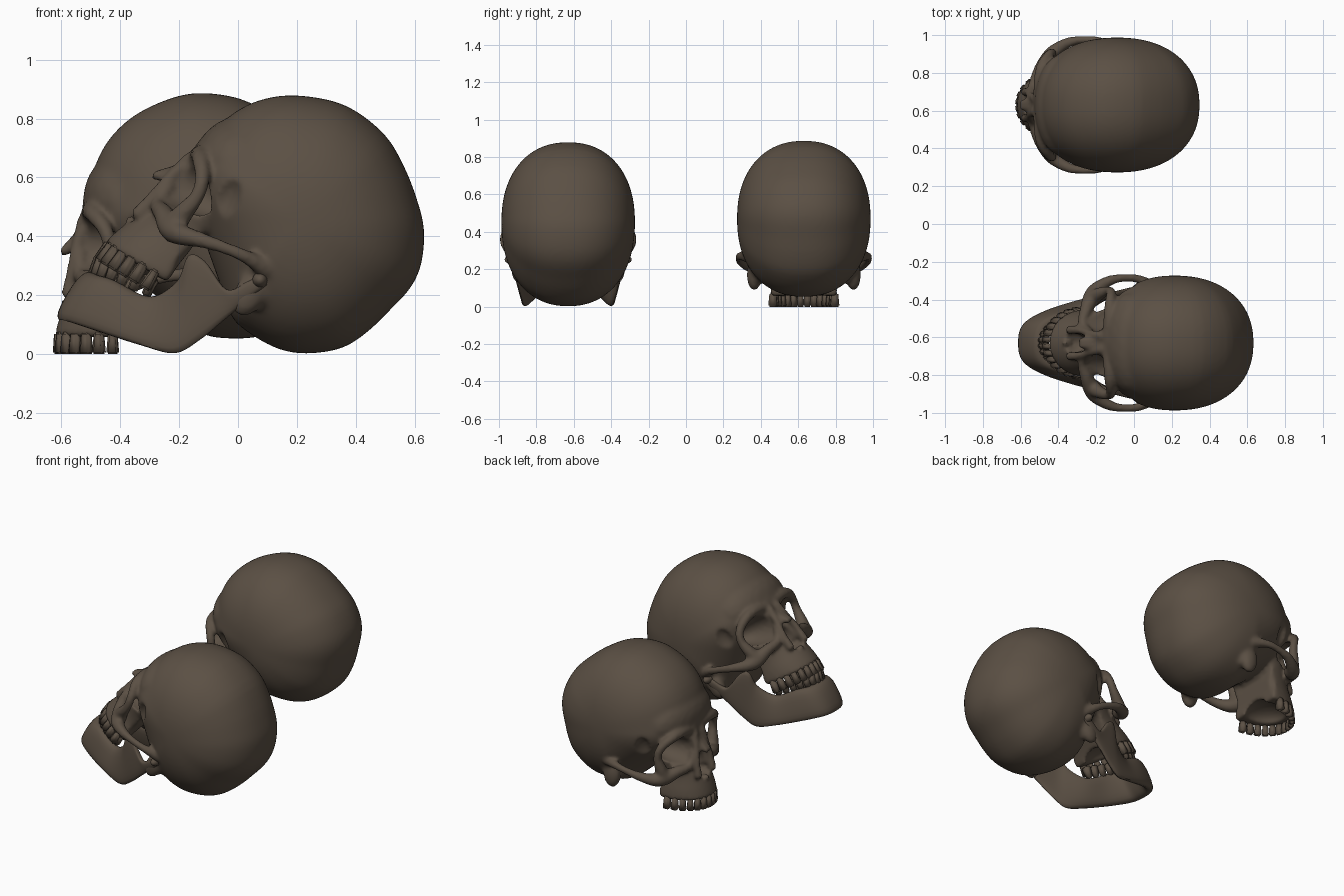
import bpy, bmesh, math
from mathutils import Matrix, Vector

if "Cube" in bpy.data.objects:
    bpy.data.objects.remove(bpy.data.objects["Cube"])

bone = bpy.data.materials.new("dark_brown_bone")
bone.diffuse_color = (0.105, 0.08, 0.058, 1)
bone.use_nodes = True
bone.node_tree.nodes["Principled BSDF"].inputs["Base Color"].default_value = bone.diffuse_color


def make(name, bm):
    bmesh.ops.recalc_face_normals(bm, faces=bm.faces)
    me = bpy.data.meshes.new(name)
    bm.to_mesh(me)
    bm.free()
    me.materials.append(bone)
    ob = bpy.data.objects.new(name, me)
    bpy.context.collection.objects.link(ob)
    return ob


def apply_mod(ob, kind, **settings):
    m = ob.modifiers.new(kind, kind)
    for k, v in settings.items():
        setattr(m, k, v)
    bpy.context.view_layer.objects.active = ob
    bpy.ops.object.modifier_apply(modifier=m.name)


def smooth(ob):
    for p in ob.data.polygons:
        p.use_smooth = True


def ball(bm, c, r, sub=3):
    m = Matrix.Translation(c) @ Matrix.Diagonal((*r, 1))
    bmesh.ops.create_icosphere(bm, subdivisions=sub, radius=1, matrix=m)


def pair(bm, c, r):
    for s in (1, -1):
        ball(bm, (c[0], s * c[1], c[2]), r)


def spline(pts, n, closed=False):
    # Catmull-Rom curve through tuples of any length
    out, k = [], len(pts)
    for i in range(k if closed else k - 1):
        idx = [(i + d) % k if closed else min(max(i + d, 0), k - 1) for d in (-1, 0, 1, 2)]
        a, b, c, d = (pts[j] for j in idx)
        for j in range(n):
            t = j / n
            out.append([0.5 * (2 * q + (r - p) * t + (2 * p - 5 * q + 4 * r - s) * t * t
                               + (3 * q - p - 3 * r + s) * t ** 3)
                        for p, q, r, s in zip(a, b, c, d)])
    if not closed:
        out.append(list(pts[-1]))
    return out


def strut(bm, pts, sides=(1, -1)):
    # rounded bony bar: x, y, z, radius
    for x, y, z, r in spline(pts, 7):
        for s in sides:
            ball(bm, (x, s * y, z), (r, r, r), 2)


def loft(bm, rings):
    rows = [[bm.verts.new(p) for p in ring] for ring in rings]
    n = len(rows[0])
    for a, b in zip(rows, rows[1:]):
        for i in range(n):
            bm.faces.new((a[i], a[(i + 1) % n], b[(i + 1) % n], b[i]))
    bm.faces.new(rows[0][::-1])
    bm.faces.new(rows[-1])


# cranium: side profile swept across the width
profile = [(-.53, .48), (-.52, .53), (-.47, .677), (-.40, .772), (-.30, .84), (-.157, .886),
           (0, .87), (.116, .81), (.215, .733), (.285, .66), (.335, .56), (.347, .47),
           (.326, .367), (.297, .26), (.25, .17), (.156, .093), (.06, .057), (-.06, .055),
           (-.13, .075), (-.22, .15), (-.33, .24), (-.45, .34), (-.51, .42)]
outline = spline(profile, 3, True)
cx, cz, W = -.09, .47, .357
bm = bmesh.new()
rings = []
for i in range(41):
    a = math.radians(-88.5 + 177 * i / 40)
    s = math.cos(a) ** .9
    y = math.copysign(W * abs(math.sin(a)) ** .9, a)
    rings.append([(cx + s * (x - cx), y, cz + s * (z - cz)) for x, z in outline])
loft(bm, rings)
ball(bm, (-.38, 0, .52), (.148, .27, .17))
pair(bm, (-.11, .265, .17), (.055, .04, .085))

# upper jaw and midface block
rings = []
for z, xf, w, xb in spline([(.058, -.625, .18, -.37), (.12, -.608, .175, -.37), (.2, -.578, .165, -.36),
                            (.28, -.545, .18, -.36), (.36, -.52, .215, -.36), (.46, -.51, .24, -.36)], 3):
    ring = []
    for i in range(25):
        a = math.radians(-90 + 7.5 * i)
        ring.append((xb + (xf - xb) * max(math.cos(a), 0) ** .8, w * math.sin(a), z))
    rings.append(ring)
loft(bm, rings)
skull = make("skull", bm)
apply_mod(skull, 'REMESH', mode='VOXEL', voxel_size=.014)

# eye sockets, nose opening, palate and temple hollows
cuts = [(-.53, .153, .37, .21, .096, .086), (-.60, 0, .25, .14, .05, .085),
        (-.60, 0, .215, .12, .066, .042), (-.45, 0, .05, .13, .115, .07),
        (-.355, .335, .35, .065, .085, .14), (-.33, .23, .16, .075, .10, .11)]
for x, y, z, rx, ry, rz in cuts:
    bm = bmesh.new()
    if y:
        pair(bm, (x, y, z), (rx, ry, rz))
    else:
        ball(bm, (x, y, z), (rx, ry, rz))
    cutter = make("cutter", bm)
    apply_mod(skull, 'BOOLEAN', object=cutter, operation='DIFFERENCE', solver='EXACT')
    bpy.data.objects.remove(cutter)

# brow, cheekbones, cheek arches and nasal bones
bm = bmesh.new()
bm.from_mesh(skull.data)
bpy.data.objects.remove(skull)
strut(bm, [(-.505, .03, .475, .03), (-.50, .13, .485, .032), (-.485, .21, .47, .03),
           (-.45, .265, .42, .026), (-.435, .275, .36, .026), (-.445, .26, .29, .035),
           (-.455, .235, .23, .045)])
strut(bm, [(-.535, .06, .34, .02), (-.535, .10, .27, .026), (-.50, .18, .25, .035),
           (-.455, .24, .225, .045), (-.42, .285, .22, .038), (-.35, .33, .24, .028),
           (-.27, .345, .258, .022), (-.19, .338, .27, .024), (-.11, .30, .27, .035)])
strut(bm, [(-.52, .035, .45, .028), (-.545, .048, .37, .022), (-.562, .066, .29, .02),
           (-.575, .07, .21, .025)])
strut(bm, [(-.505, .008, .46, .03), (-.53, .01, .405, .026), (-.562, .012, .37, .024),
           (-.59, .012, .35, .017)])
strut(bm, [(-.56, 0, .165, .02), (-.59, 0, .178, .014)], (1,))
skull = make("skull", bm)
apply_mod(skull, 'REMESH', mode='VOXEL', voxel_size=.0105)
apply_mod(skull, 'SMOOTH', factor=.5, iterations=4)
smooth(skull)


# row of teeth along an arch; place(a) gives the centre, up is the tooth axis
def teeth(name, n, cx, rx, ry, zfun, tilt, height, crown):
    bm = bmesh.new()
    for i in range(n):
        a = math.radians(-82 + 164 * i / (n - 1))
        x, y = cx - rx * math.cos(a), ry * math.sin(a)
        side = abs(a) / 1.43
        along = math.atan2(ry * math.cos(a), rx * math.sin(a))
        m = (Matrix.Translation((x, y, zfun(x))) @ Matrix.Rotation(tilt, 4, 'Y')
             @ Matrix.Rotation(along, 4, 'Z'))
        vs = bmesh.ops.create_cube(bm, size=1)['verts']
        for v in vs:
            k = 1 if v.co.z * crown > 0 else .72
            v.co = m @ Vector((v.co.x * .041 * k, v.co.y * (.026 + .022 * side) * k, v.co.z * height))
    bmesh.ops.bevel(bm, geom=bm.edges[:], offset=.006, segments=2, affect='EDGES')
    ob = make(name, bm)
    smooth(ob)
    return ob


upper = teeth("upper_teeth", 14, -.395, .22, .167, lambda x: .037, 0, .075, -1)

# lower jaw: bottom xyz, top xyz, thickness from chin to jaw joint
half = [(-.595, 0, .115, -.50, 0, .28, .075), (-.575, .085, .11, -.485, .08, .27, .07),
        (-.47, .15, .075, -.42, .125, .25, .062), (-.33, .20, .03, -.30, .16, .195, .058),
        (-.215, .232, .003, -.205, .21, .25, .045), (-.13, .25, .048, -.168, .24, .335, .036),
        (-.06, .265, .105, -.112, .255, .315, .034), (0, .275, .155, -.04, .275, .22, .034),
        (.055, .288, .2, .03, .288, .245, .038), (.10, .295, .235, .08, .295, .272, .036)]
path = [(b[0], -b[1], b[2], b[3], -b[4], b[5], b[6]) for b in half[:0:-1]] + half
path = spline(path, 5)
mids = [Vector((p[0] + p[3], p[1] + p[4], 0)) / 2 for p in path]
rings = []
for i, p in enumerate(path):
    t = (mids[min(i + 1, len(mids) - 1)] - mids[max(i - 1, 0)]).normalized()
    nrm = Vector((t.y, -t.x, 0))
    lo, hi = Vector(p[:3]), Vector(p[3:6])
    ring = []
    for j in range(20):
        f = math.tau * j / 20
        c, s = math.cos(f), math.sin(f)
        ring.append((lo + hi) / 2 + (hi - lo) / 2 * math.copysign(abs(c) ** .8, c)
                    + nrm * p[6] / 2 * math.copysign(abs(s) ** .7, s))
    rings.append(ring)
bm = bmesh.new()
loft(bm, rings)
pair(bm, (.075, .295, .252), (.026, .045, .026))
jaw = make("lower_jaw", bm)
bpy.context.view_layer.objects.active = jaw
jaw.select_set(True)
bpy.ops.object.shade_smooth_by_angle(angle=math.radians(50))

lower = teeth("lower_teeth", 14, -.27, .218, .142,
              lambda x: .215 + (-.27 - x) / .218 * .085, math.radians(24), .07, 1)
for ob in (jaw, lower):
    ob.location = (0, -.63, 0)

# second skull tilted back, resting on its jaw; first skull upright
tilted = (Matrix.Translation((-.293, -.63, .61)) @ Matrix.Rotation(math.radians(31), 4, 'Y')
          @ Matrix.Translation((.605, 0, -.345)))
for ob in (skull, upper):
    twin = ob.copy()
    twin.name = "tilted_" + ob.name
    bpy.context.collection.objects.link(twin)
    twin.matrix_world = tilted
    ob.location = (0, .63, 0)
